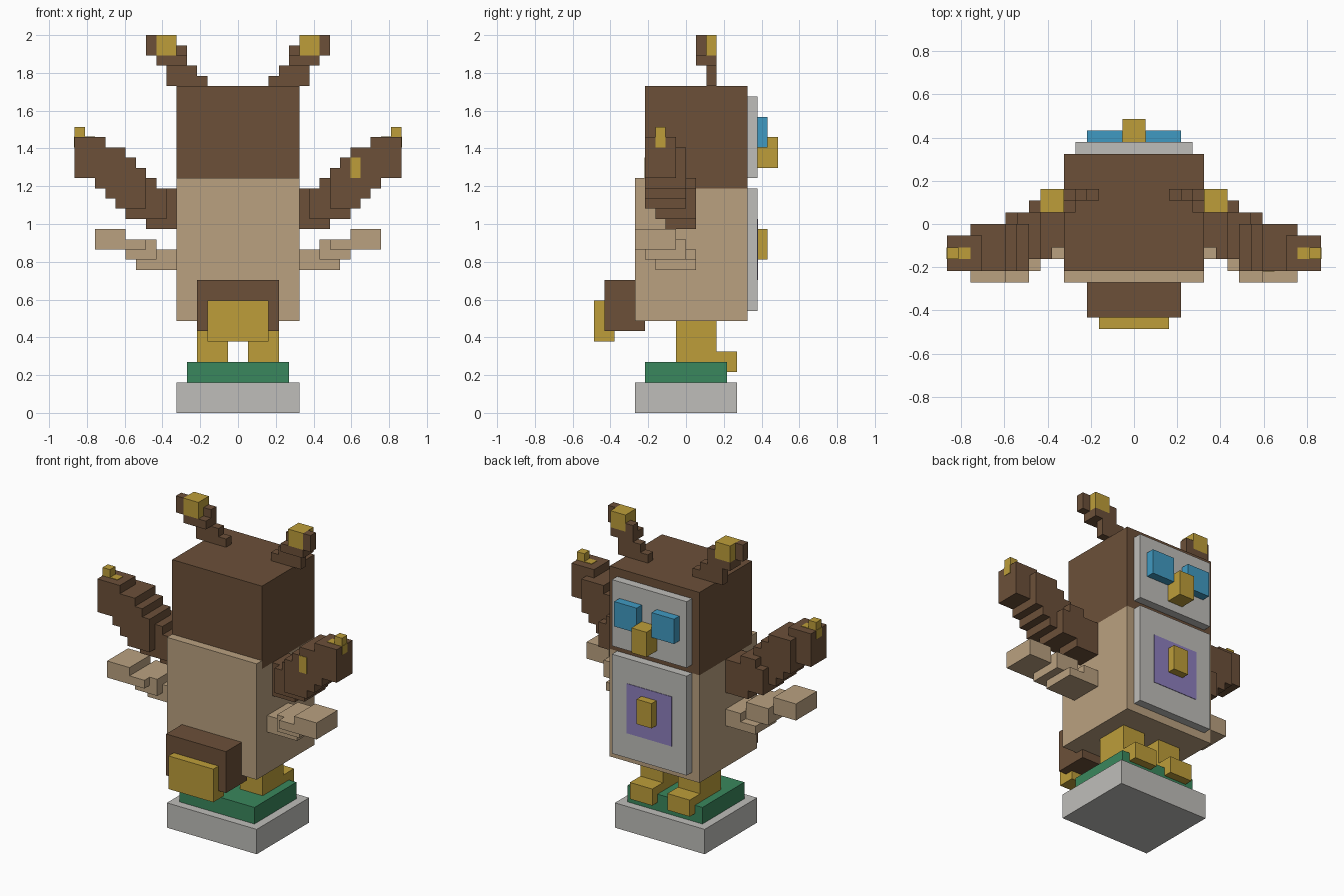
import bpy
import bmesh
from mathutils import Matrix, Vector

U = 2 / 37  # one block of the design grid

if "Cube" in bpy.data.objects:
    bpy.data.objects.remove(bpy.data.objects["Cube"])


def material(name, hexcode):
    def linear(c):
        return c / 12.92 if c <= 0.04045 else ((c + 0.055) / 1.055) ** 2.4
    rgb = [linear(v / 255) for v in bytes.fromhex(hexcode)]
    m = bpy.data.materials.new(name)
    m.use_nodes = True
    m.diffuse_color = (*rgb, 1)
    bsdf = m.node_tree.nodes["Principled BSDF"]
    bsdf.inputs["Base Color"].default_value = (*rgb, 1)
    bsdf.inputs["Roughness"].default_value = 0.8
    return m


brown = material("brown feathers", "6c5039")
tan = material("tan feathers", "baa180")
gold = material("gold", "bd9e3a")
green = material("green", "3a875d")
grey = material("light grey", "bfbeba")
blue = material("blue", "409ac2")
purple = material("purple", "8d7fbd")


def part(name, mat, *boxes, side=1):
    """One object from boxes (x0, x1, y0, y1, z0, z1) in grid blocks."""
    bm = bmesh.new()
    for x0, x1, y0, y1, z0, z1 in boxes:
        centre = Vector((side * (x0 + x1), y0 + y1, z0 + z1)) * U / 2
        size = Vector((x1 - x0, y1 - y0, z1 - z0)) * U
        bmesh.ops.create_cube(bm, size=1, matrix=Matrix.Translation(centre) @ Matrix.Diagonal((*size, 1)))
    mesh = bpy.data.meshes.new(name)
    bm.to_mesh(mesh)
    bm.free()
    mesh.materials.append(mat)
    obj = bpy.data.objects.new(name, mesh)
    bpy.context.collection.objects.link(obj)
    return obj


def pair(name, mat, *boxes):
    """Left part and its mirrored twin."""
    for label, side in (("left", 1), ("right", -1)):
        part(f"{label}_{name}", mat, *boxes, side=side)


# Pedestal
part("pedestal", grey, (-6, 6, -5, 5, 0, 3))
part("pedestal_top", green, (-5, 5, -4, 4, 3, 5))

# Legs with feet
pair("leg", gold, (1, 4, -1, 3, 5, 9), (1, 4, 3, 5, 4, 6))

# Body with raised collar, and head
part("body", tan, (-6, 6, -5, 6, 9, 22), (-6, 6, -5, -4, 22, 23))
part("head", brown, (-6, 6, -4, 6, 22, 32))

# Face
part("face_plate", grey, (-5, 5, 6, 7, 23, 31))
pair("eye", blue, (1, 4, 7, 8, 26, 29))
part("beak", gold, (-1, 1, 7, 9, 24, 27))

# Chest
part("chest_plate", grey, (-5, 5, 6, 7, 10, 22))
part("chest_patch", purple, (-3, 3, 7, 7.06, 13, 19))
part("chest_stud", gold, (-1, 1, 7, 8, 15, 18))

# Tail
part("tail", brown, (-4, 4, -8, -4, 8, 13))
part("tail_tip", gold, (-3, 3, -9, -7, 7, 11))

# Horned ears, stepping outward
pair("ear", brown,
     (3, 7, 2, 3, 32, 33), (4, 7, 2, 3, 33, 34), (5, 8, 1, 3, 34, 35),
     (5, 6, 2, 3, 35, 36), (8, 9, 1, 2, 35, 37))
pair("ear_tip", gold, (6, 8, 1, 3, 35, 37))

# Upper wings, stepping outward and up
pair("upper_wing", brown,
     (6, 9, -2, 1, 18, 22), (7, 11, -3, 1, 19, 22), (8, 10, -3, 1, 20, 23),
     (9, 12, -4, 0, 20, 24), (10, 13, -4, 0, 21, 25), (11, 14, -4, 0, 22, 26),
     (12, 16, -4, -1, 23, 26), (13, 16, -4, -1, 26, 27))
pair("wing_tip", gold, (14, 16.06, -3, -2, 26, 27.06), (15, 16, -3, -2, 27, 28))
part("left_wing_mark", gold, (11, 12, -4.06, -3, 23, 25))

# Lower wings
pair("lower_wing", tan,
     (6, 10, -3, 1, 14, 15), (6, 8, -3, 1, 15, 16), (8, 11, -4, 0, 15, 17),
     (9, 12, -5, -1, 16, 17), (11, 14, -5, -1, 16, 18))
